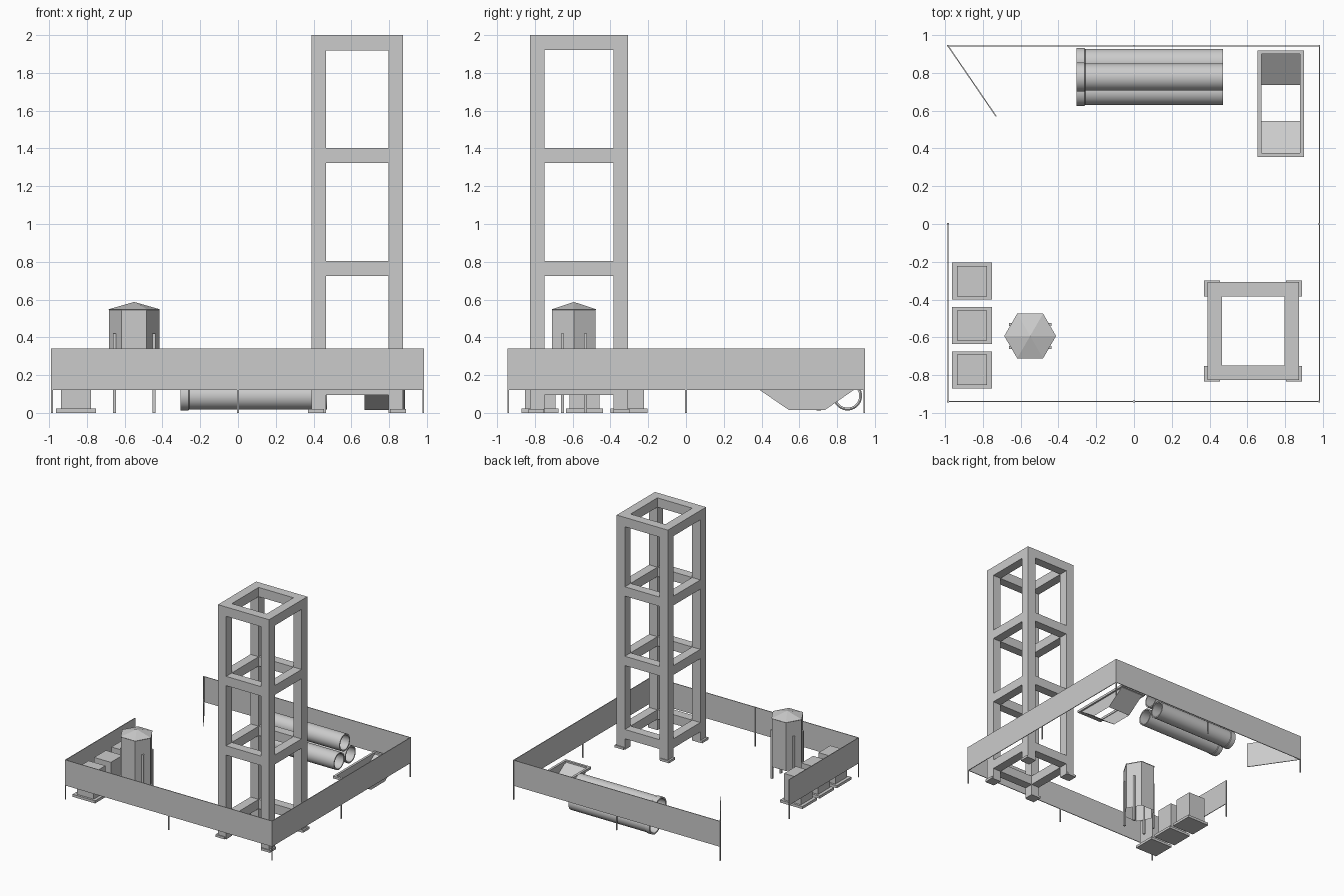
import bpy, bmesh
from math import cos, sin, pi, hypot, atan2

if "Cube" in bpy.data.objects:
    bpy.data.objects.remove(bpy.data.objects["Cube"])


def mesh_object(name, bm):
    bmesh.ops.recalc_face_normals(bm, faces=bm.faces)
    me = bpy.data.meshes.new(name)
    bm.to_mesh(me)
    bm.free()
    ob = bpy.data.objects.new(name, me)
    bpy.context.collection.objects.link(ob)
    return ob


def box(name, x0, x1, y0, y1, z0, z1):
    bm = bmesh.new()
    bmesh.ops.create_cube(bm, size=1)
    for v in bm.verts:
        v.co = ((x0 + x1) / 2 + v.co.x * (x1 - x0),
                (y0 + y1) / 2 + v.co.y * (y1 - y0),
                (z0 + z1) / 2 + v.co.z * (z1 - z0))
    return mesh_object(name, bm)


def panel(name, a, b, z0=0.12, z1=0.34, t=0.006):
    """Thin upright sheet between two plan points."""
    length = hypot(b[0] - a[0], b[1] - a[1])
    ob = box(name, 0, length, -t / 2, t / 2, z0, z1)
    ob.location = (a[0], a[1], 0)
    ob.rotation_euler.z = atan2(b[1] - a[1], b[0] - a[0])
    return ob


# Perimeter fence, open gate and posts
L, R, F, B = -0.985, 0.982, -0.94, 0.943
for name, a, b in (("fence_front", (L, F), (R, F)), ("fence_right", (R, F), (R, B)),
                   ("fence_back", (R, B), (L, B)), ("fence_left", (L, F), (L, 0)),
                   ("gate", (L, B), (-0.73, 0.57))):
    panel(name, a, b)
p = 0.004
for x in (L, 0, R):
    for y in (F, 0, B):
        if x or y:
            box("fence_post", x - p, x + p, y - p, y + p, 0, 0.34)

# Lattice tower: legs with foot plates, four rings of beams
X0, X1, Y0, Y1, W = 0.388, 0.875, -0.827, -0.307, 0.078
for x in (X0, X1 - W):
    for y in (Y0, Y1 - W):
        box("tower_leg", x, x + W, y, y + W, 0, 2.0)
        ox = -0.012 if x == X0 else 0.012
        oy = -0.005 if y == Y0 else 0.005
        box("tower_foot_plate", x + ox - 0.005, x + W + ox + 0.002,
            y + oy - 0.003, y + W + oy + 0.003, 0, 0.02)
for z in (0.095, 0.725, 1.323, 1.92):
    for y in (Y0, Y1 - W):
        box("tower_beam_x", X0 + W, X1 - W, y, y + W, z, z + 0.08)
    for x in (X0, X1 - W):
        box("tower_beam_y", x, x + W, Y0 + W, Y1 - W, z, z + 0.08)

# Hexagonal silo with open bottom and shallow peaked roof
SX, SY = -0.55, -0.593


def hex_ring(bm, r, z):
    return [bm.verts.new((SX + r * cos(i * pi / 3), SY + r * sin(i * pi / 3), z))
            for i in range(6)]


bm = bmesh.new()
low, high, eave = hex_ring(bm, 0.133, 0.13), hex_ring(bm, 0.133, 0.545), hex_ring(bm, 0.137, 0.548)
tip = bm.verts.new((SX, SY, 0.587))
for i in range(6):
    j = (i + 1) % 6
    bm.faces.new((low[i], low[j], high[j], high[i]))
    bm.faces.new((high[i], high[j], eave[j], eave[i]))
    bm.faces.new((eave[i], eave[j], tip))
mesh_object("silo", bm)
for sx in (-1, 1):
    for sy in (-1, 1):
        x, y = SX + sx * 0.104, SY + sy * 0.06
        box("silo_leg", x - 0.008, x + 0.008, y - 0.008, y + 0.008, 0, 0.42)

# Stepped column footings along the left fence
for y in (-0.772, -0.538, -0.303):
    box("footing_base", -0.965, -0.752, y - 0.098, y + 0.098, 0, 0.022)
    box("footing_block", -0.938, -0.778, y - 0.08, y + 0.08, 0.022, 0.25)


# Stack of three hollow pipes with a wider collar (revolved profile)
def pipe(name, y, z, n=40):
    prof = [(-0.305, 0.064), (-0.305, 0.077), (-0.262, 0.077), (-0.258, 0.072),
            (0.472, 0.072), (0.472, 0.062), (-0.262, 0.062)]
    bm = bmesh.new()
    rings = [[bm.verts.new((x, y + r * cos(2 * pi * i / n), z + r * sin(2 * pi * i / n)))
              for i in range(n)] for x, r in prof]
    for a, b in zip(rings, rings[1:] + rings[:1]):
        for i in range(n):
            j = (i + 1) % n
            bm.faces.new((a[i], a[j], b[j], b[i]))
    ob = mesh_object(name, bm)
    bpy.context.view_layer.objects.active = ob
    ob.select_set(True)
    bpy.ops.object.shade_smooth_by_angle()
    ob.select_set(False)


for y, z in ((0.702, 0.09), (0.855, 0.09), (0.778, 0.222)):
    pipe("pipe", y, z)

# Skip: tapered side plates, sloped ends, open floor
bm = bmesh.new()
sides = []
for x in (0.67, 0.885):
    sides.append([bm.verts.new((x, y, z)) for y, z in
                  ((0.37, 0.135), (0.545, 0.015), (0.735, 0.015), (0.908, 0.135))])
    bm.faces.new(sides[-1])
a, b = sides
for i, j in ((0, 1), (2, 3)):
    bm.faces.new((a[i], a[j], b[j], b[i]))
skip = mesh_object("skip_body", bm)
# Skip rim
for x in (0.655, 0.88):
    box("skip_rim_side", x, x + 0.02, 0.355, 0.92, 0.125, 0.145)
for y in (0.355, 0.9):
    box("skip_rim_end", 0.675, 0.88, y, y + 0.02, 0.125, 0.145)
